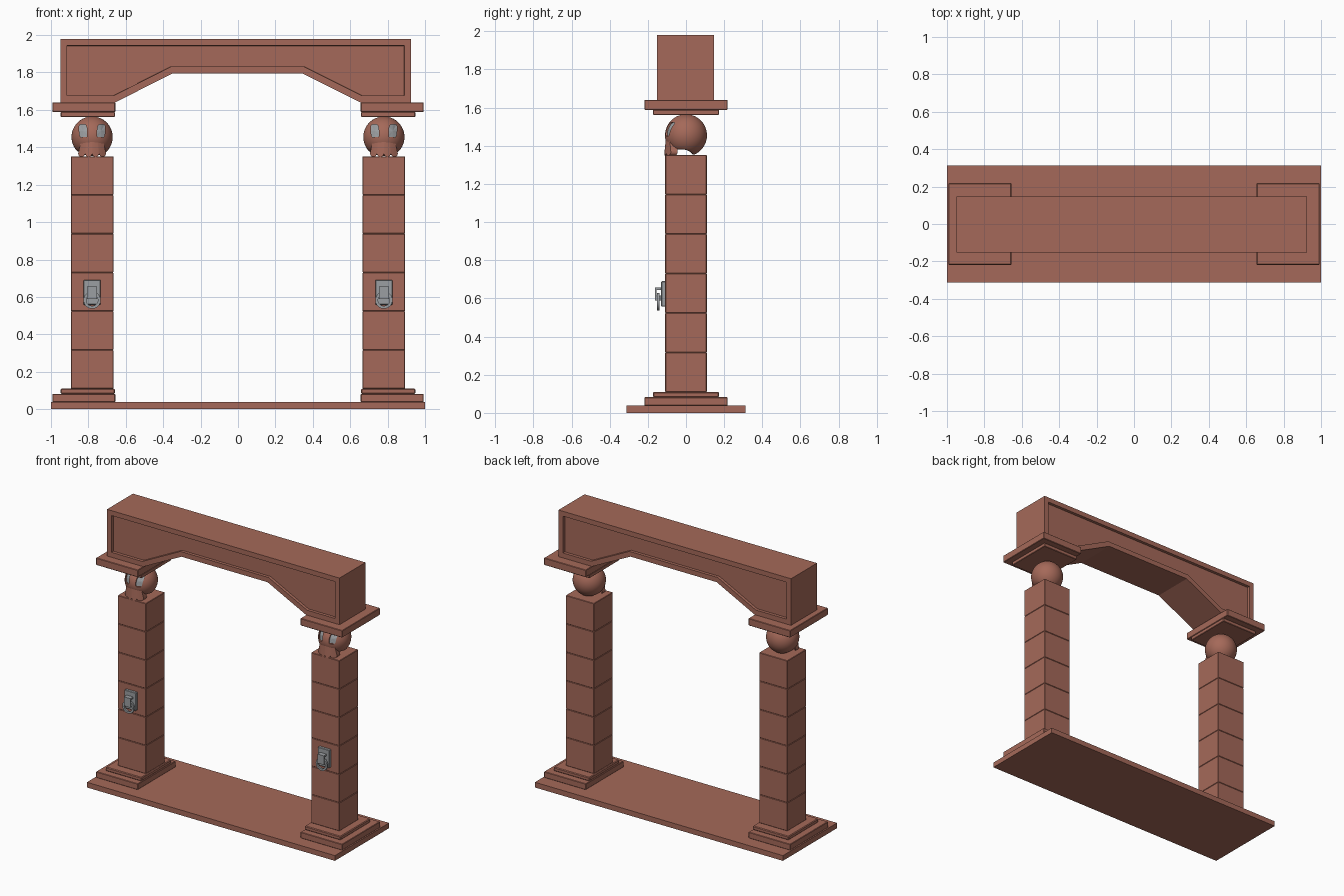
import bpy, bmesh, math

if "Cube" in bpy.data.objects:
    bpy.data.objects.remove(bpy.data.objects["Cube"])

def material(name, rgb):
    m = bpy.data.materials.new(name)
    m.diffuse_color = (*rgb, 1)
    m.use_nodes = True
    m.node_tree.nodes["Principled BSDF"].inputs["Base Color"].default_value = m.diffuse_color
    return m

CLAY = material("terracotta", (0.376, 0.141, 0.100))
IRON = material("grey_iron", (0.33, 0.345, 0.36))

def finish(bm, name, mat, smooth=False):
    bmesh.ops.recalc_face_normals(bm, faces=bm.faces[:])
    me = bpy.data.meshes.new(name)
    bm.to_mesh(me)
    bm.free()
    ob = bpy.data.objects.new(name, me)
    bpy.context.collection.objects.link(ob)
    me.materials.append(mat)
    if smooth:
        activate(ob)
        bpy.ops.object.shade_smooth_by_angle(angle=math.radians(40))
    return ob

def activate(ob):
    bpy.ops.object.select_all(action='DESELECT')
    ob.select_set(True)
    bpy.context.view_layer.objects.active = ob

def box(name, x, y, z, mat=CLAY, bevel=0.0):
    bm = bmesh.new()
    bmesh.ops.create_cube(bm, size=1)
    for v in bm.verts:
        for i, (a, b) in enumerate((sorted(x), y, z)):
            v.co[i] = a if v.co[i] < 0 else b
    if bevel:
        bmesh.ops.bevel(bm, geom=bm.edges[:], offset=bevel, segments=1, affect='EDGES')
    return finish(bm, name, mat)

# Lintel: arched profile with a sunken panel on front and back
def lintel():
    prof = [(-.95, 1.64), (-.657, 1.64), (-.35, 1.795), (.345, 1.795),
            (.655, 1.64), (.925, 1.64), (.925, 1.98), (-.95, 1.98)]
    bm = bmesh.new()
    front = bm.faces.new([bm.verts.new((x, -.152, z)) for x, z in prof])
    ext = bmesh.ops.extrude_face_region(bm, geom=[front], use_keep_orig=True)
    for g in ext["geom"]:
        if isinstance(g, bmesh.types.BMVert):
            g.co.y = .147
    bmesh.ops.recalc_face_normals(bm, faces=bm.faces[:])
    panels = [f for f in bm.faces if len(f.verts) == 8]
    bmesh.ops.inset_individual(bm, faces=panels, thickness=.036, use_even_offset=True)
    panels = [f for f in bm.faces if len(f.verts) == 8]
    for f in panels:
        n = f.normal.copy()
        inner = bmesh.ops.inset_individual(bm, faces=[f], thickness=.001, use_even_offset=True)
        for v in f.verts:
            v.co -= n * .02
    return finish(bm, "lintel", CLAY)

R = 0.11           # skull radius
SKULL_Z = 1.455

# Rounded-rectangle outline of one eye socket, local x and z
def eye_outline(side, n=28):
    pts = []
    for i in range(n):
        t = 2 * math.pi * i / n
        c, s = math.cos(t), math.sin(t)
        dx = .021 * math.copysign(abs(c) ** .5, c)
        dz = .036 * math.copysign(abs(s) ** .5, s)
        pts.append((side * .048 + dx + side * .07 * dz, .032 + dz))
    return pts

def on_ball(x, z, r):
    return -math.sqrt(max(r * r - x * x - z * z, 1e-5))

def eye_surface(bm, cx, side, r):
    pts = eye_outline(side)
    ring = [bm.verts.new((cx + x, on_ball(x, z, r), SKULL_Z + z)) for x, z in pts]
    mid = bm.verts.new((cx + side * .048, on_ball(.048, .032, r), SKULL_Z + .032))
    for i in range(len(ring)):
        bm.faces.new((ring[i - 1], ring[i], mid))
    return ring

def skull(cx):
    # Cranium: ball with an arched hollow underneath
    bm = bmesh.new()
    bmesh.ops.create_uvsphere(bm, u_segments=48, v_segments=32, radius=R)
    for v in bm.verts:
        u = (v.co.y + .025) / .062
        if abs(u) < 1:
            v.co.z = max(v.co.z, -R + .036 * math.sqrt(1 - u * u))
        v.co.x += cx
        v.co.z += SKULL_Z
    head = finish(bm, "skull_cranium", CLAY, True)
    for side in (-1, 1):
        # Cut the socket, then line it with a grey plate
        bm = bmesh.new()
        ring = eye_surface(bm, cx, side, R - .01)
        outer = [bm.verts.new((v.co.x, -.2, v.co.z)) for v in ring]
        for i in range(len(ring)):
            bm.faces.new((ring[i - 1], ring[i], outer[i], outer[i - 1]))
        bm.faces.new(outer)
        cutter = finish(bm, "socket_cutter", CLAY)
        cutter.hide_render = True
        mod = head.modifiers.new("socket", 'BOOLEAN')
        mod.object = cutter
        mod.operation = 'DIFFERENCE'
        mod.solver = 'EXACT'
        activate(head)
        bpy.ops.object.modifier_apply(modifier=mod.name)
        bpy.data.objects.remove(cutter)
        bm = bmesh.new()
        eye_surface(bm, cx, side, R - .008)
        bmesh.ops.recalc_face_normals(bm, faces=bm.faces[:])
        plate = finish(bm, "eye_plate", IRON)
        if plate.data.polygons[0].normal.y > 0:
            plate.data.flip_normals()
    # Upper jaw: curved block with scalloped teeth along the bottom
    bm = bmesh.new()
    nx, nz = 32, 8
    front, back = [], []
    for i in range(nx + 1):
        u = 2 * i / nx - 1
        bottom = -.09 - .016 * math.sqrt(abs(math.sin(math.pi * 4 * i / nx)))
        cf, cb = [], []
        for j in range(nz + 1):
            t = j / nz
            z = bottom * t
            x = u * (.055 + .02 * t)
            y = -.104 - .009 * t + 6 * x * x
            cf.append(bm.verts.new((cx + x, y, SKULL_Z + z)))
            cb.append(bm.verts.new((cx + x, y + .036, SKULL_Z + z)))
        front.append(cf)
        back.append(cb)
    for i in range(nx):
        for j in range(nz):
            for g in (front, back):
                bm.faces.new((g[i][j], g[i + 1][j], g[i + 1][j + 1], g[i][j + 1]))
        for j in (0, nz):
            bm.faces.new((front[i][j], front[i + 1][j], back[i + 1][j], back[i][j]))
    for i in (0, nx):
        for j in range(nz):
            bm.faces.new((front[i][j], front[i][j + 1], back[i][j + 1], back[i][j]))
    finish(bm, "skull_jaw", CLAY, True)

# Flat hanging ring of rectangular section
def pull_ring(cx):
    bm = bmesh.new()
    n, rows = 32, []
    for i in range(n):
        a = 2 * math.pi * i / n
        rows.append([bm.verts.new((cx + r * math.cos(a), y, .583 + r * math.sin(a)))
                     for r, y in ((.046, -.153), (.046, -.140), (.031, -.140), (.031, -.153))])
    for i in range(n):
        for k in range(4):
            bm.faces.new((rows[i - 1][k], rows[i][k], rows[i][k - 3], rows[i - 1][k - 3]))
    finish(bm, "pull_ring", IRON, True)

box("base_slab", (-1, 1), (-.312, .312), (0, .038))
lintel()

for s in (-1, 1):
    cx = s * .78
    wide, narrow = (s * .656, s * .993), (s * .658, s * .948)
    # Stepped plinth and capital
    box("plinth_lower", wide, (-.218, .218), (.038, .082), bevel=.003)
    box("plinth_upper", narrow, (-.173, .173), (.082, .11), bevel=.005)
    box("capital_lower", narrow, (-.173, .173), (1.562, 1.588), bevel=.003)
    box("capital_upper", wide, (-.218, .218), (1.588, 1.64), bevel=.003)
    # Column of six stone blocks
    h = (1.352 - .11) / 6
    for i in range(6):
        box("column_block", (cx - .114, cx + .114), (-.109, .109),
            (.11 + i * h, .11 + (i + 1) * h), bevel=.003)
    skull(cx)
    # Iron ring pull
    box("pull_plate", (cx - .046, cx + .046), (-.13, -.107), (.558, .69), IRON, .003)
    box("bracket_front", (cx - .026, cx + .026), (-.163, -.154), (.59, .656), IRON)
    box("bracket_top", (cx - .026, cx + .026), (-.155, -.128), (.644, .656), IRON)
    box("bracket_pin", (cx - .026, cx + .026), (-.155, -.128), (.59, .615), IRON)
    pull_ring(cx)
